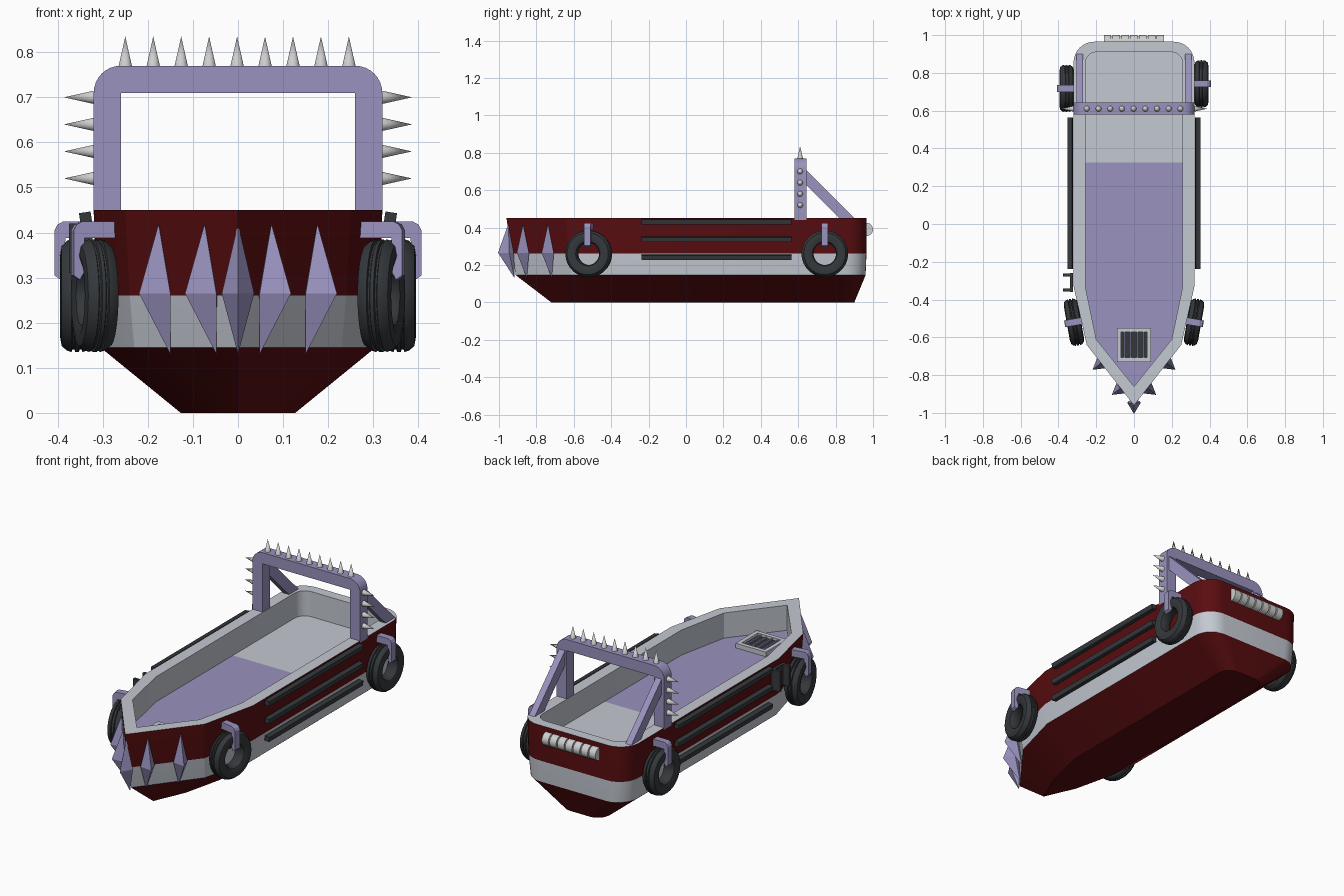
import bpy, bmesh, math
from mathutils import Matrix, Vector

if "Cube" in bpy.data.objects:
    bpy.data.objects.remove(bpy.data.objects["Cube"])


def material(name, rgb):
    m = bpy.data.materials.new(name)
    m.use_nodes = True
    m.diffuse_color = (*rgb, 1)
    m.node_tree.nodes["Principled BSDF"].inputs["Base Color"].default_value = (*rgb, 1)
    return m


RED = material("dark red", (0.10, 0.004, 0.005))
GREY = material("pale grey", (0.55, 0.58, 0.64))
PURPLE = material("dusty purple", (0.32, 0.29, 0.52))
RUBBER = material("charcoal", (0.035, 0.04, 0.044))
STEEL = material("steel", (0.62, 0.62, 0.62))


def finish(name, bm, mats, loc=(0, 0, 0), rot_z=0, smooth=None):
    bmesh.ops.recalc_face_normals(bm, faces=bm.faces)
    me = bpy.data.meshes.new(name)
    bm.to_mesh(me)
    bm.free()
    for m in mats:
        me.materials.append(m)
    ob = bpy.data.objects.new(name, me)
    ob.location, ob.rotation_euler = loc, (0, 0, rot_z)
    bpy.context.collection.objects.link(ob)
    if smooth:
        bpy.ops.object.select_all(action="DESELECT")
        ob.select_set(True)
        bpy.context.view_layer.objects.active = ob
        bpy.ops.object.shade_smooth_by_angle(angle=math.radians(smooth))
    return ob


def prism(name, pts, place, a, b, mat, **kw):
    """Extrude a 2D outline from depth a to depth b."""
    bm = bmesh.new()
    lo, hi = ([bm.verts.new(place(u, v, d)) for u, v in pts] for d in (a, b))
    bm.faces.new(lo)
    bm.faces.new(hi)
    for i in range(len(pts)):
        j = (i + 1) % len(pts)
        bm.faces.new((lo[i], lo[j], hi[j], hi[i]))
    return finish(name, bm, [mat], **kw)


def box(name, center, size, mat, tilt=0):
    bm = bmesh.new()
    bmesh.ops.create_cube(bm, size=1)
    bm.transform(Matrix.Rotation(tilt, 4, "Y") @ Matrix.Diagonal((*size, 1)))
    return finish(name, bm, [mat], loc=center)


def cone(name, base, direction, r1, r2, length, mat, sides=14):
    bm = bmesh.new()
    bmesh.ops.create_cone(bm, cap_ends=True, segments=sides, radius1=r1, radius2=r2, depth=length)
    turn = Vector((0, 0, 1)).rotation_difference(Vector(direction)).to_matrix().to_4x4()
    bm.transform(turn @ Matrix.Translation((0, 0, length / 2)))
    return finish(name, bm, [mat], loc=base, smooth=40)


# Hull: one loft from the keel up, over the rim and down to the floor
SPLIT, STEPS = 0.325, 8


def outline(bow, shoulder, mid, stern, r):
    half = [shoulder, mid, (mid[0], SPLIT)]
    for i in range(STEPS + 1):
        t = math.pi / 2 * i / STEPS
        half.append((mid[0] - r + r * math.cos(t), stern - r + r * math.sin(t)))
    return [(0, bow)] + half + [(-x, y) for x, y in reversed(half)]


levels = [
    (0.0, outline(-0.72, (0.075, -0.55), (0.127, -0.33), 0.90, 0.07), RED),
    (0.145, outline(-0.91, (0.23, -0.61), (0.305, -0.33), 0.96, 0.11), RED),
    (0.26, outline(-0.93, (0.24, -0.63), (0.315, -0.33), 0.965, 0.11), GREY),
    (0.45, outline(-0.96, (0.25, -0.64), (0.32, -0.33), 0.965, 0.11), RED),
    (0.45, outline(-0.86, (0.2, -0.61), (0.258, -0.33), 0.91, 0.06), GREY),
    (0.315, outline(-0.86, (0.2, -0.61), (0.258, -0.33), 0.91, 0.06), GREY),
]
hull_mats = [RED, GREY, PURPLE]
bm = bmesh.new()
rings = [[bm.verts.new((x, y, z)) for x, y in pts] for z, pts, _ in levels]
n = len(rings[0])
for k in range(1, len(rings)):
    for i in range(n):
        j = (i + 1) % n
        f = bm.faces.new((rings[k - 1][i], rings[k - 1][j], rings[k][j], rings[k][i]))
        f.material_index = hull_mats.index(levels[k][2])
bm.faces.new(rings[0])
floor = rings[-1]
bm.faces.new(floor[3:n - 2]).material_index = 1
bm.faces.new(floor[:4] + floor[n - 3:]).material_index = 2
finish("hull", bm, hull_mats, smooth=15)

# Roll hoop with rounded outer corners, and its rear braces
R, W, TOP = 0.06, 0.32, 0.77
arch = [(W, 0.44)]
for cx, start in ((W - R, 0), (R - W, 90)):
    for i in range(9):
        t = math.radians(start + 90 * i / 8)
        arch.append((cx + R * math.cos(t), TOP - R + R * math.sin(t)))
arch += [(-W, 0.44), (-0.26, 0.44), (-0.26, 0.71), (0.26, 0.71), (0.26, 0.44)]
prism("roll_hoop", arch, lambda u, v, d: (u, d, v), 0.58, 0.643, PURPLE, smooth=20)
brace = [(0.63, 0.72), (0.63, 0.64), (0.82, 0.45), (0.9, 0.45)]
for s in (1, -1):
    prism("hoop_brace", brace, lambda u, v, d: (d * s, u, v), 0.27, 0.305, PURPLE)

# Hoop spikes
for i in range(9):
    cone("top_spike", (-0.25 + 0.062 * i, 0.61, TOP), (0, 0, 1), 0.015, 0, 0.065, STEEL)
for s in (1, -1):
    for i in range(4):
        cone("side_spike", (s * W, 0.61, 0.52 + 0.06 * i), (s, 0, 0), 0.015, 0, 0.066, STEEL)


# Bow spikes: stretched diamonds standing on the hull
def bow_spike(x, y, normal):
    nrm = Vector((*normal, 0)).normalized()
    side = Vector((-nrm.y, nrm.x, 0))
    p = Vector((x, y, 0))

    def at(out, along, z):
        return p + nrm * out + side * along + Vector((0, 0, z))

    bm = bmesh.new()
    tip = bm.verts.new(at(0.005, 0, 0.42))
    foot = bm.verts.new(at(-0.028, 0, 0.13))
    belt = [bm.verts.new(at(*q, 0.265)) for q in ((0.06, 0), (0, 0.036), (-0.03, 0), (0, -0.036))]
    for i in range(4):
        bm.faces.new((belt[i], belt[i - 1], tip))
        bm.faces.new((belt[i], belt[i - 1], foot))
    finish("bow_spike", bm, [PURPLE])


bow_spike(0, -0.945, (0, -1))
for s in (1, -1):
    for x, y in ((0.07, -0.868), (0.172, -0.735)):
        bow_spike(s * x, y, (s * 0.79, -0.61))

# Tyres hung on the sides by hooked straps
TYRE = [(0.06, 0.02), (0.066, 0.03), (0.09, 0.038), (0.112, 0.034), (0.122, 0.022),
        (0.125, 0.012), (0.119, 0.01), (0.119, 0.006), (0.125, 0.004)]
TYRE += [(r, -w) for r, w in reversed(TYRE)]
HOOK = [(-0.07, 0.165), (0.03, 0.165), (0.043, 0.158), (0.05, 0.145), (0.05, 0.045),
        (0.036, 0.035), (0.028, 0.05), (0.026, 0.128), (-0.07, 0.128)]


def tyre(s, x, y, turn):
    bm = bmesh.new()
    seg = 28
    loops = []
    for i in range(seg):
        t = 2 * math.pi * i / seg
        loops.append([bm.verts.new((w, r * math.cos(t), r * math.sin(t))) for r, w in TYRE])
    for i in range(seg):
        a, b = loops[i - 1], loops[i]
        for k in range(len(TYRE)):
            bm.faces.new((a[k - 1], a[k], b[k], b[k - 1]))
    place = dict(loc=(s * x, y, 0.26), rot_z=-s * math.radians(turn))
    finish("tyre", bm, [RUBBER], smooth=35, **place)
    prism("tyre_hook", HOOK, lambda u, v, d: (s * u, d, v), -0.018, 0.018, PURPLE, **place)


for s in (1, -1):
    tyre(s, 0.318, -0.52, 10)
    tyre(s, 0.357, 0.73 + 0.012 * s, 0)

# Side rails
for s in (1, -1):
    for z in (0.24, 0.337, 0.432):
        box("side_rail", (s * 0.338, 0.163, z), (0.026, 0.8, 0.026), RUBBER, tilt=s * 0.15)

# Small bracket on the right side
box("bracket_plate", (-0.33, -0.31, 0.365), (0.015, 0.1, 0.11), RUBBER)
for y in (-0.27, -0.35):
    box("bracket_arm", (-0.35, y, 0.365), (0.05, 0.016, 0.11), RUBBER)

# Floor hatch with grille
box("hatch_base", (0, -0.64, 0.32), (0.15, 0.15, 0.012), RUBBER)
for s in (1, -1):
    box("hatch_frame_side", (s * 0.079, -0.64, 0.325), (0.022, 0.18, 0.03), GREY)
    box("hatch_frame_end", (0, -0.64 + s * 0.079, 0.325), (0.136, 0.022, 0.03), GREY)
for i in range(4):
    box("hatch_bar", (-0.051 + 0.034 * i, -0.64, 0.327), (0.008, 0.138, 0.014), PURPLE)

# Ribbed roll on the stern
cone("stern_core", (-0.155, 0.963, 0.39), (1, 0, 0), 0.029, 0.029, 0.31, STEEL)
for i in range(7):
    cone("stern_rib", (-0.16 + 0.0467 * i, 0.965, 0.39), (1, 0, 0), 0.035, 0.035, 0.039, STEEL, 18)
